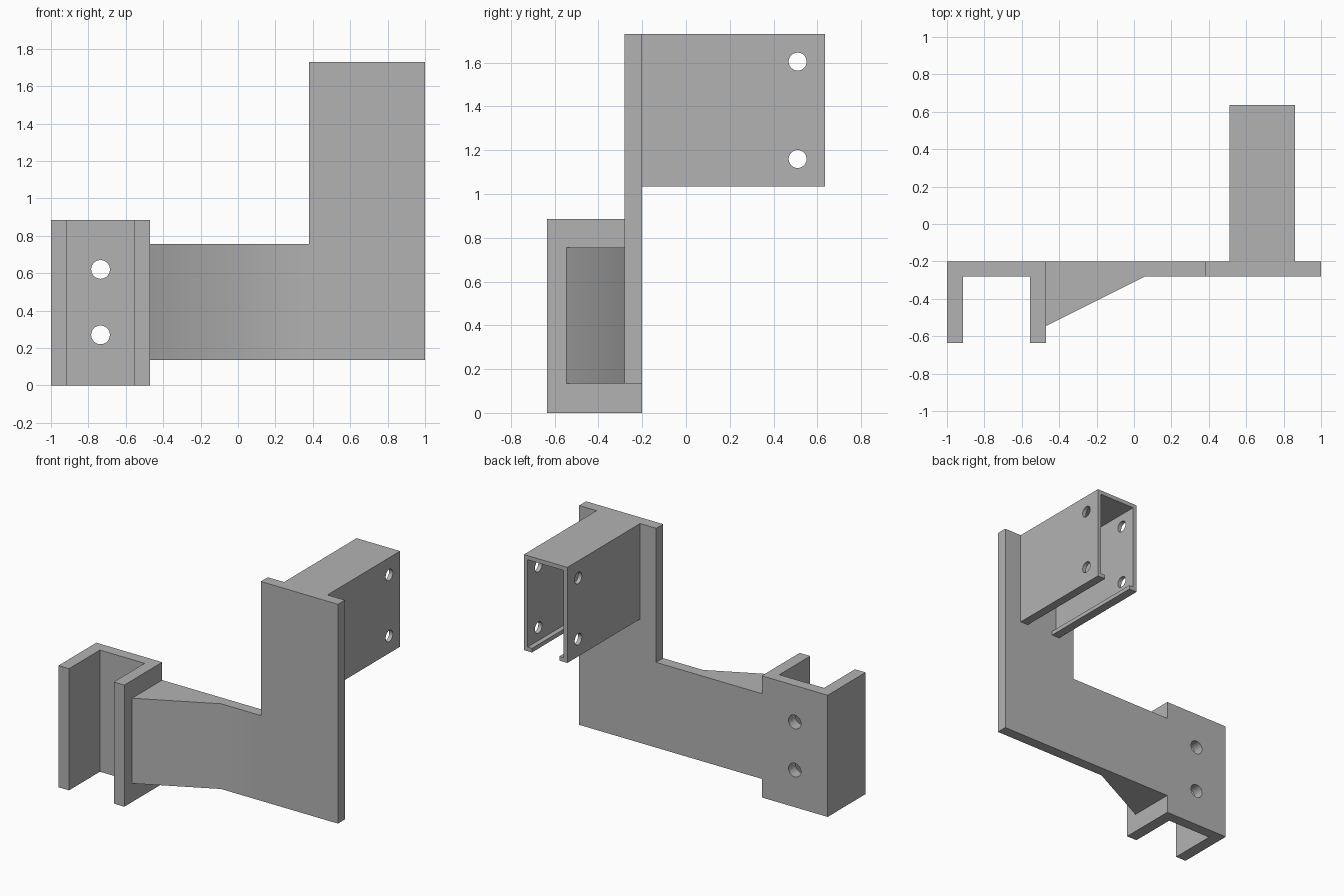
import bpy, bmesh, math
from mathutils import Vector

cube = bpy.data.objects.get("Cube")
if cube:
    bpy.data.objects.remove(cube, do_unlink=True)

grey = bpy.data.materials.new("plain grey")
grey.use_nodes = True
grey.diffuse_color = (0.45, 0.45, 0.45, 1)
grey.node_tree.nodes["Principled BSDF"].inputs["Base Color"].default_value = (0.45, 0.45, 0.45, 1)


def prism(name, outline, axis, lo, hi):
    """Extrude a 2D outline along an axis; the outline uses the other two axes in order."""
    def point(a, b, h):
        co = [a, b]
        co.insert("xyz".index(axis), h)
        return Vector(co)
    bm = bmesh.new()
    face = bm.faces.new([bm.verts.new(point(a, b, lo)) for a, b in outline])
    ext = bmesh.ops.extrude_face_region(bm, geom=[face])
    verts = [v for v in ext["geom"] if isinstance(v, bmesh.types.BMVert)]
    bmesh.ops.translate(bm, verts=verts, vec=point(0, 0, hi - lo))
    bmesh.ops.recalc_face_normals(bm, faces=bm.faces)
    mesh = bpy.data.meshes.new(name)
    bm.to_mesh(mesh)
    bm.free()
    mesh.materials.append(grey)
    obj = bpy.data.objects.new(name, mesh)
    bpy.context.collection.objects.link(obj)
    return obj


def circle(a, b, r, n=32):
    return [(a + r * math.cos(math.tau * i / n), b + r * math.sin(math.tau * i / n)) for i in range(n)]


def combine(obj, other, operation):
    """Apply a boolean and remove the helper."""
    mod = obj.modifiers.new(operation, 'BOOLEAN')
    mod.operation, mod.object, mod.solver = operation, other, 'EXACT'
    bpy.context.view_layer.objects.active = obj
    bpy.ops.object.modifier_apply(modifier=mod.name)
    bpy.data.objects.remove(other, do_unlink=True)


def smooth(obj):
    bpy.ops.object.select_all(action='DESELECT')
    obj.select_set(True)
    bpy.context.view_layer.objects.active = obj
    bpy.ops.object.shade_smooth_by_angle(angle=math.radians(30))


back, front = -0.2, -0.28      # faces of the main plate
joint = -0.47                  # where the arm meets the clamp

# Clamp: upright channel open to the front, with two bolt holes
clamp = prism("clamp_channel", [(-1, back), (-1, -0.635), (-0.915, -0.635), (-0.915, front),
                                (-0.555, front), (-0.555, -0.635), (joint, -0.635), (joint, back)],
              "z", 0, 0.885)
for z in (0.27, 0.62):
    combine(clamp, prism("bolt_cutter", circle(-0.735, z, 0.05), "y", -0.4, 0), 'DIFFERENCE')
smooth(clamp)

# Arm: gusseted bar joined to the tall plate
arm = prism("arm_plate", [(joint, back), (joint, -0.545), (0.06, front), (1, front), (1, back)],
            "z", 0.135, 0.755)
upright = prism("upright", [(0.38, 0.135), (1, 0.135), (1, 1.73), (0.38, 1.73)], "y", front, back)
combine(arm, upright, 'UNION')
smooth(arm)

# Rear bracket: channel open below, with inward lips and cross holes
mid, half, wall, lip = 0.685, 0.175, 0.03, 0.065
low, top = 1.035, 1.73
right_half = [(half, top), (half, low), (half - lip, low), (half - lip, low + wall),
              (half - wall, low + wall), (half - wall, top - wall)]
outline = [(mid + x, z) for x, z in right_half] + [(mid - x, z) for x, z in reversed(right_half)]
bracket = prism("rear_bracket", outline, "y", back, 0.635)
for z in (1.16, 1.605):
    combine(bracket, prism("pin_cutter", circle(0.51, z, 0.041), "x", 0.4, 1), 'DIFFERENCE')
smooth(bracket)
